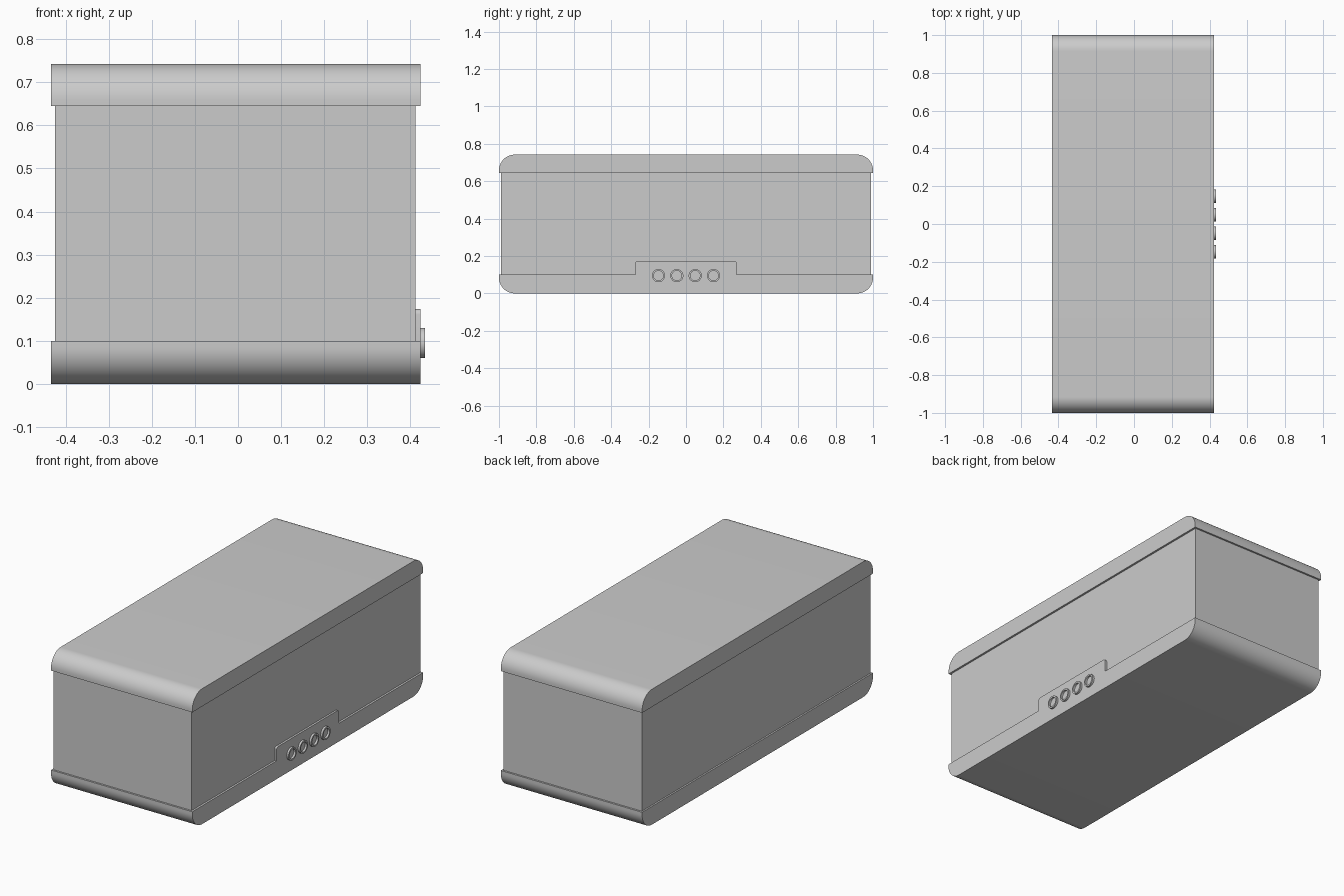
import bpy, bmesh
from math import sin, cos, pi

if "Cube" in bpy.data.objects:
    bpy.data.objects.remove(bpy.data.objects["Cube"])


def finish(name, bm):
    bmesh.ops.recalc_face_normals(bm, faces=bm.faces)
    mesh = bpy.data.meshes.new(name)
    bm.to_mesh(mesh)
    bm.free()
    ob = bpy.data.objects.new(name, mesh)
    bpy.context.collection.objects.link(ob)
    bpy.ops.object.select_all(action='DESELECT')
    ob.select_set(True)
    bpy.context.view_layer.objects.active = ob
    bpy.ops.object.shade_smooth_by_angle(angle=0.6)
    return ob


def prism(name, profile, x0, x1):
    """Extrude a y-z outline along x."""
    bm = bmesh.new()
    face = bm.faces.new([bm.verts.new((x0, y, z)) for y, z in profile])
    geo = bmesh.ops.extrude_face_region(bm, geom=[face])["geom"]
    moved = [g for g in geo if isinstance(g, bmesh.types.BMVert)]
    bmesh.ops.translate(bm, verts=moved, vec=(x1 - x0, 0, 0))
    return finish(name, bm)


def rounded_slab(half, z_flat, z_round, r, n=16):
    """Outline with square corners at z_flat and rounded ones at z_round."""
    s = 1 if z_round > z_flat else -1
    arc = [(half - r + r * cos(a), z_round + s * r * (sin(a) - 1))
           for a in (i * pi / 2 / n for i in range(n + 1))]
    return [(half, z_flat)] + arc + [(-y, z) for y, z in reversed(arc)] + [(-half, z_flat)]


def ring(name, y, z, x0, x1, r_out, r_in, n=32):
    bm = bmesh.new()
    loops = [[bm.verts.new((x, y + r * cos(2 * pi * i / n), z + r * sin(2 * pi * i / n)))
              for i in range(n)]
             for x, r in ((x0, r_out), (x1, r_out), (x1, r_in), (x0, r_in))]
    for k in range(4):
        a, b = loops[k], loops[(k + 1) % 4]
        for i in range(n):
            j = (i + 1) % n
            bm.faces.new((a[i], a[j], b[j], b[i]))
    return finish(name, bm)


# Main box, slightly inset from the caps
prism("body", [(-0.99, 0.1), (0.99, 0.1), (0.99, 0.645), (-0.99, 0.645)], -0.425, 0.412)

# Top and bottom caps with rounded long ends
prism("top_cap", rounded_slab(1.0, 0.645, 0.742, 0.085), -0.434, 0.423)
prism("bottom_cap", rounded_slab(1.0, 0.1, 0.0, 0.085), -0.434, 0.423)

# Raised connector panel above the bottom cap
prism("connector_panel", rounded_slab(0.27, 0.1, 0.174, 0.013, 6), 0.412, 0.423)

# Row of four round sockets
for i in range(4):
    ring(f"socket_ring_{i + 1}", -0.147 + i * 0.098, 0.095, 0.42, 0.434, 0.035, 0.026)
